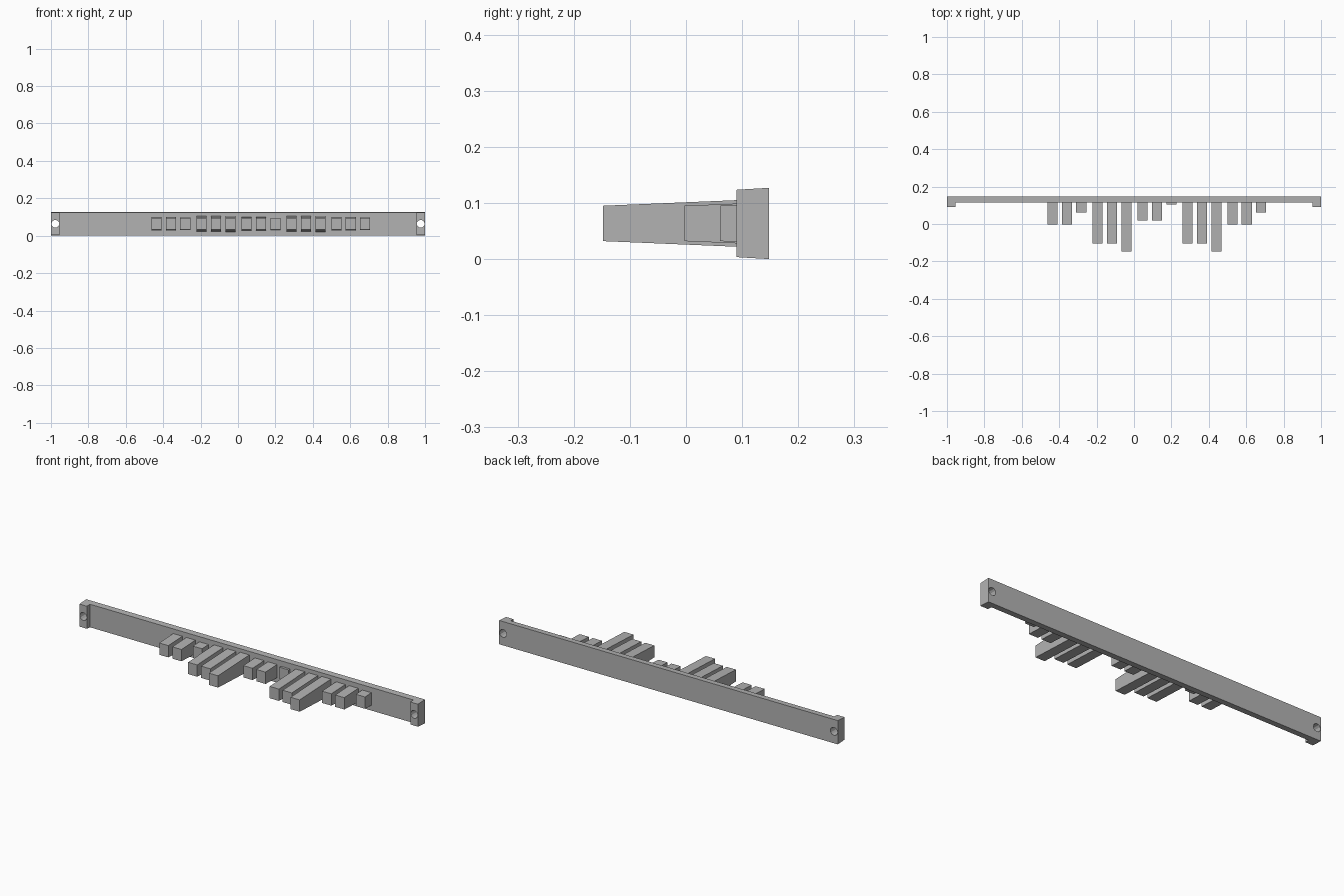
import bpy
import bmesh
from math import pi
from mathutils import Matrix

cube = bpy.data.objects.get("Cube")
if cube:
    bpy.data.objects.remove(cube, do_unlink=True)

grey = bpy.data.materials.new("plain grey")
grey.use_nodes = True
grey.diffuse_color = (0.45, 0.45, 0.45, 1)
grey.node_tree.nodes["Principled BSDF"].inputs["Base Color"].default_value = (0.45, 0.45, 0.45, 1)

BACK, PLATE_FRONT, TAB_FRONT = 0.148, 0.115, 0.09
MID_Z = 0.0635


def add_object(name, bm):
    bmesh.ops.recalc_face_normals(bm, faces=bm.faces)
    mesh = bpy.data.meshes.new(name)
    bm.to_mesh(mesh)
    bm.free()
    mesh.materials.append(grey)
    obj = bpy.data.objects.new(name, mesh)
    bpy.context.collection.objects.link(obj)
    return obj


def prism(name, profile, x0, x1):
    """Extrude a (y, z) profile along x."""
    bm = bmesh.new()
    face = bm.faces.new([bm.verts.new((x0, y, z)) for y, z in profile])
    side = bmesh.ops.extrude_face_region(bm, geom=[face])["geom"]
    verts = [v for v in side if isinstance(v, bmesh.types.BMVert)]
    bmesh.ops.translate(bm, verts=verts, vec=(x1 - x0, 0, 0))
    return add_object(name, bm)


def tapered(front, back, half, draft):
    """Profile that grows in height from its front to its back."""
    wide = half + draft * (back - front)
    return [(front, MID_Z - half), (back, MID_Z - wide),
            (back, MID_Z + wide), (front, MID_Z + half)]


# Drafted backing plate with a thicker tab at each end
rail = prism("backing_rail", tapered(TAB_FRONT, BACK, 0.06, 0.06), -1, 1)
recess = prism("recess_cutter", [(0, -1), (PLATE_FRONT, -1), (PLATE_FRONT, 1), (0, 1)],
               -0.955, 0.955)
cutters = [recess]

# Screw holes through the tabs
for side, x in (("right", -0.977), ("left", 0.977)):
    bm = bmesh.new()
    bmesh.ops.create_cone(bm, cap_ends=True, segments=12, radius1=0.021, radius2=0.021,
                          depth=0.4, matrix=Matrix.Translation((x, 0.12, MID_Z))
                          @ Matrix.Rotation(pi / 2, 4, "X"))
    cutters.append(add_object(side + "_hole_cutter", bm))

for cutter in cutters:
    cut = rail.modifiers.new(cutter.name, "BOOLEAN")
    cut.operation = "DIFFERENCE"
    cut.solver = "EXACT"
    cut.object = cutter

# Bake the cuts so that the helpers can go
bpy.context.view_layer.update()
evaluated = rail.evaluated_get(bpy.context.evaluated_depsgraph_get())
baked = bpy.data.meshes.new_from_object(evaluated)
rail.modifiers.clear()
rail.data = baked
for cutter in cutters:
    bpy.data.objects.remove(cutter, do_unlink=True)

# Key teeth: five groups of three, each with its own front position
short, long = (-0.003, -0.003, 0.061), (-0.104, -0.104, -0.148)
groups = [(-0.463, short), (-0.222, long), (0.019, (0.018, 0.018, 0.103)),
          (0.26, long), (0.499, short)]
for g, (start, fronts) in enumerate(groups, 1):
    for t, front in enumerate(fronts):
        x = start + 0.077 * t
        prism(f"tooth_{g}_{t + 1}", tapered(front, PLATE_FRONT + 0.005, 0.0315, 0.042),
              x, x + 0.054)
